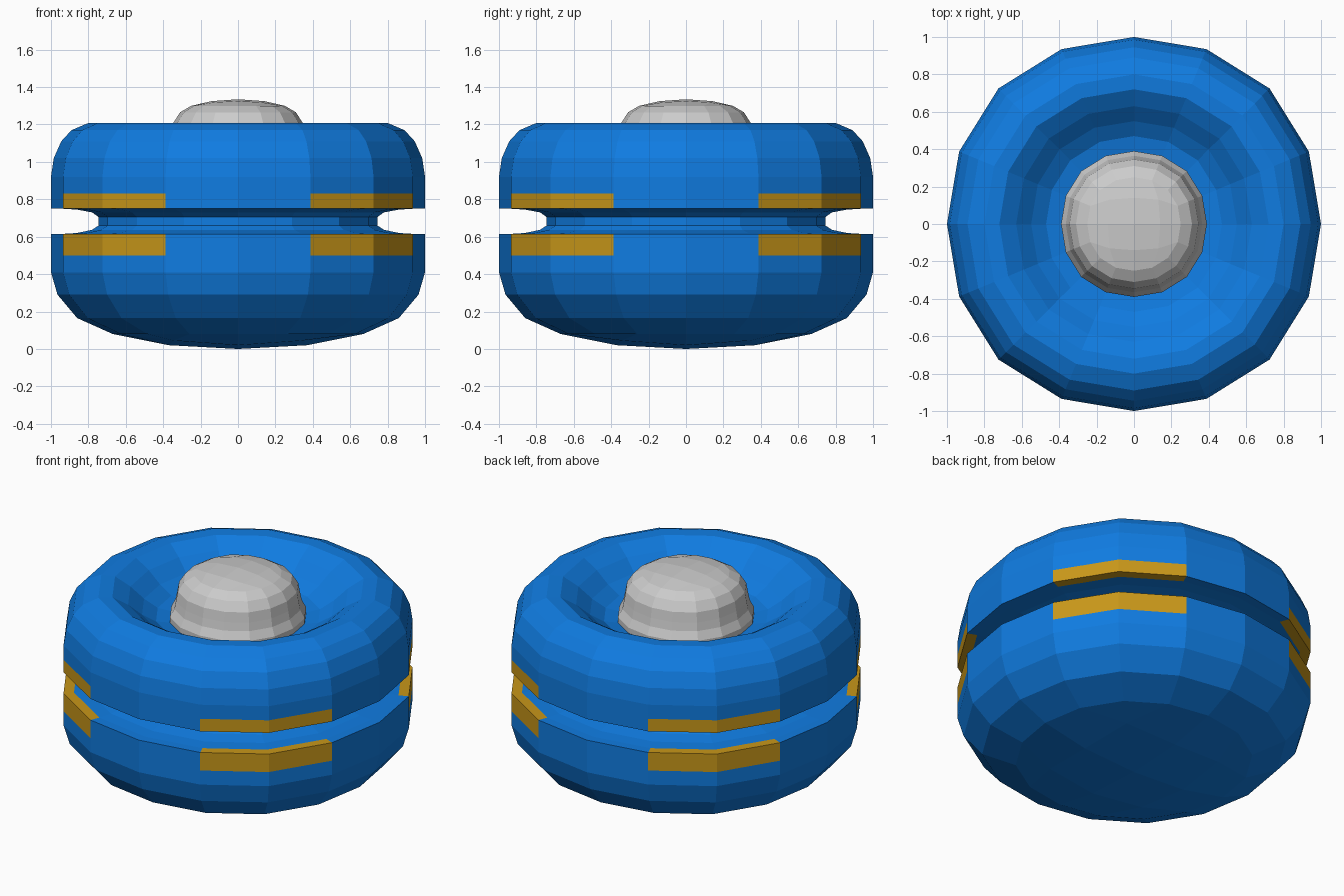
import bpy, bmesh, math

if "Cube" in bpy.data.objects:
    bpy.data.objects.remove(bpy.data.objects["Cube"])

def material(name, rgb):
    m = bpy.data.materials.new(name)
    m.diffuse_color = (*rgb, 1)
    m.use_nodes = True
    m.node_tree.nodes["Principled BSDF"].inputs["Base Color"].default_value = m.diffuse_color
    return m

SIDES = 16
SWELL = (1.0, 1.012, 1.025, 1.012)   # slightly squared-off circle

def ring_point(k, r, z):
    a = 2 * math.pi * k / SIDES
    r *= SWELL[k % 4]
    return (r * math.cos(a), r * math.sin(a), z)

def grid_cap(bm, ring, r, z_edge, z_corner, z_mid):
    """Close a 16-sided ring with a 4 x 4 quad patch."""
    grid = {}
    for i in range(-2, 3):
        for j in range(-2, 3):
            a = math.atan2(j, i)
            if max(abs(i), abs(j)) == 2:
                grid[i, j] = ring[round(a / (2 * math.pi) * SIDES) % SIDES]
            else:
                corner = i and j
                z = z_corner if corner else z_edge if (i or j) else z_mid
                s = r * (0.93 if corner else 1)
                grid[i, j] = bm.verts.new((i * s, j * s, z))
    for i in range(-2, 2):
        for j in range(-2, 2):
            bm.faces.new((grid[i, j], grid[i + 1, j], grid[i + 1, j + 1], grid[i, j + 1]))

def lathe(name, profile, cap, cap_first, mats=(), accent_bands=()):
    """Revolve (radius, z) points; accent bands get material 1 on the diagonals."""
    bm = bmesh.new()
    rings = [[bm.verts.new(ring_point(k, r, z)) for k in range(SIDES)] for r, z in profile]
    for b in range(len(rings) - 1):
        for k in range(SIDES):
            n = (k + 1) % SIDES
            f = bm.faces.new((rings[b][k], rings[b][n], rings[b + 1][n], rings[b + 1][k]))
            if b in accent_bands and k % 4 in (1, 2):
                f.material_index = 1
    grid_cap(bm, rings[0 if cap_first else -1], *cap)
    bm.faces.new(rings[-1 if cap_first else 0])
    bmesh.ops.recalc_face_normals(bm, faces=bm.faces)
    me = bpy.data.meshes.new(name)
    bm.to_mesh(me)
    bm.free()
    for m in mats:
        me.materials.append(m)
    ob = bpy.data.objects.new(name, me)
    bpy.context.collection.objects.link(ob)
    return ob

blue = material("blue", (0.005, 0.2, 0.75))
gold = material("gold", (0.58, 0.31, 0.01))

# Grooved body with a dished top and gold pads beside the groove
body = [
    (0.67, 0.08), (0.86, 0.165), (0.965, 0.29), (1.0, 0.41), (1.0, 0.50),
    (1.0, 0.615), (0.94, 0.615),                                   # lower lip
    (0.86, 0.62), (0.78, 0.637), (0.745, 0.66), (0.745, 0.705), (0.78, 0.73), (0.86, 0.745),
    (0.94, 0.75), (1.0, 0.75), (1.0, 0.83),                        # upper lip
    (1.0, 0.92), (0.985, 1.02), (0.945, 1.11), (0.89, 1.17), (0.80, 1.208),
    (0.72, 1.205), (0.63, 1.15), (0.55, 1.08), (0.47, 1.03), (0.36, 1.01),
]
lathe("body", body, (0.37, 0.02, 0.045, 0.0), True, (blue, gold), (4, 5, 13, 14))

# Domed button sitting in the dish
button = [(0.39, 0.99), (0.39, 1.05), (0.365, 1.10), (0.355, 1.15), (0.345, 1.21),
          (0.31, 1.265), (0.25, 1.30)]
lathe("top_button", button, (0.14, 1.325, 1.318, 1.335), False)
